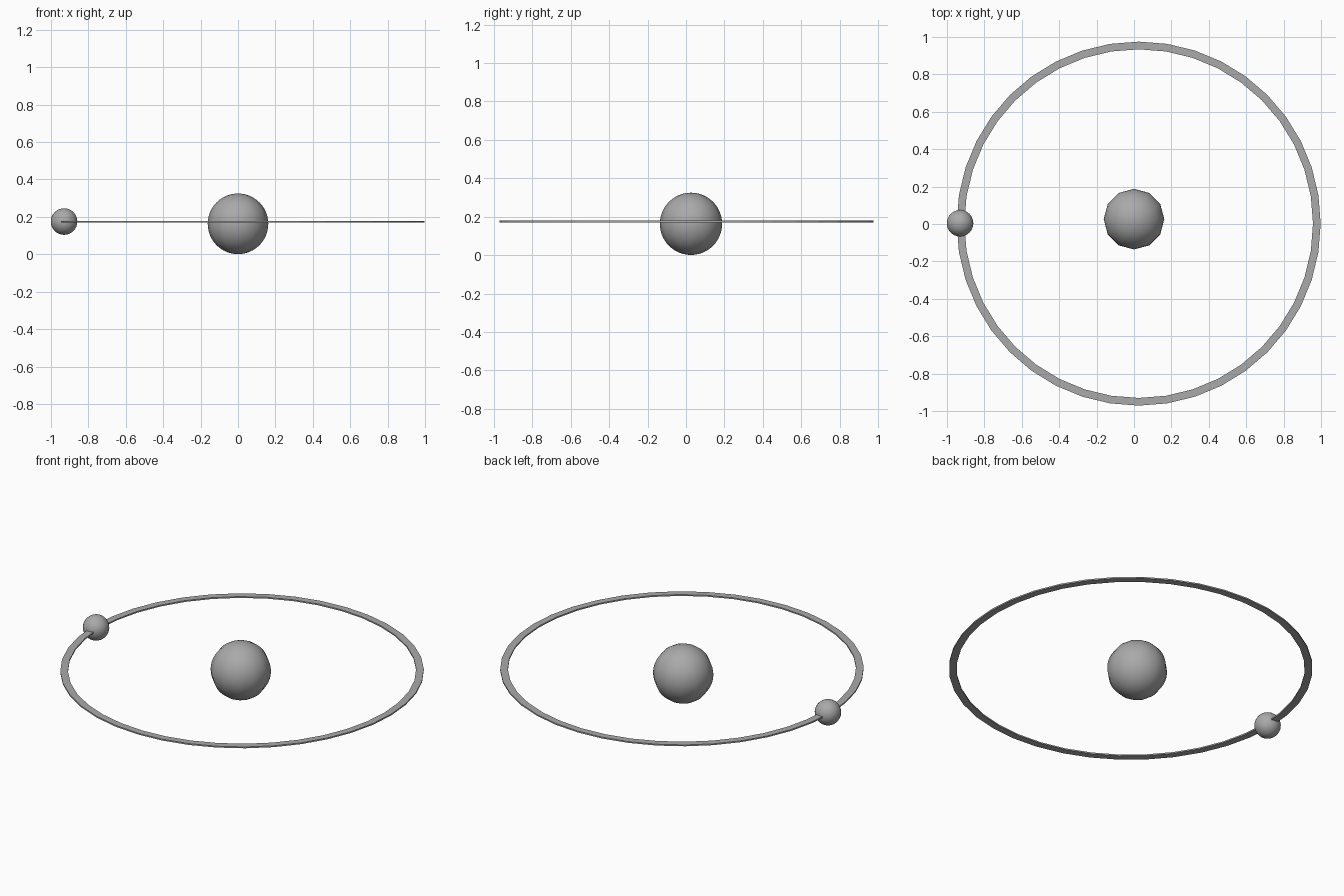
import bpy
import bmesh
from math import cos, sin, tau

cube = bpy.data.objects.get("Cube")
if cube:
    bpy.data.objects.remove(cube, do_unlink=True)

GREY = (0.4, 0.4, 0.4, 1.0)
grey = bpy.data.materials.new("neutral grey")
grey.use_nodes = True
grey.diffuse_color = GREY
grey.node_tree.nodes["Principled BSDF"].inputs["Base Color"].default_value = GREY


def add_sphere(name, center, radius, segments, rings):
    bpy.ops.mesh.primitive_uv_sphere_add(
        segments=segments, ring_count=rings, radius=radius, location=center)
    ball = bpy.context.object
    ball.name = name
    ball.data.materials.append(grey)
    bpy.ops.object.shade_smooth()
    return ball


def add_flat_ring(name, center, outer, inner, thickness, segments):
    bm = bmesh.new()
    loops = []
    for radius, z in ((outer, -1), (outer, 1), (inner, 1), (inner, -1)):
        loops.append([
            bm.verts.new((radius * cos(tau * i / segments),
                          radius * sin(tau * i / segments), z * thickness / 2))
            for i in range(segments)])
    # Join neighbouring loops into the four walls of the band
    for a, b in zip(loops, loops[1:] + loops[:1]):
        for i in range(segments):
            j = (i + 1) % segments
            bm.faces.new((a[i], a[j], b[j], b[i]))
    bmesh.ops.recalc_face_normals(bm, faces=bm.faces)
    mesh = bpy.data.meshes.new(name)
    bm.to_mesh(mesh)
    bm.free()
    mesh.materials.append(grey)
    ring = bpy.data.objects.new(name, mesh)
    ring.location = center
    bpy.context.collection.objects.link(ring)
    return ring


# Central body: twelve sides around, finely divided from pole to pole
add_sphere("central_sphere", (0, 0.026, 0.163), 0.162, 12, 24)

# Small body riding on the orbit
add_sphere("orbiting_sphere", (-0.93, 0.004, 0.175), 0.071, 24, 16)

# Thin flat orbit band
add_flat_ring("orbit_ring", (0.025, 0.002, 0.175), 0.973, 0.932, 0.008, 40)
